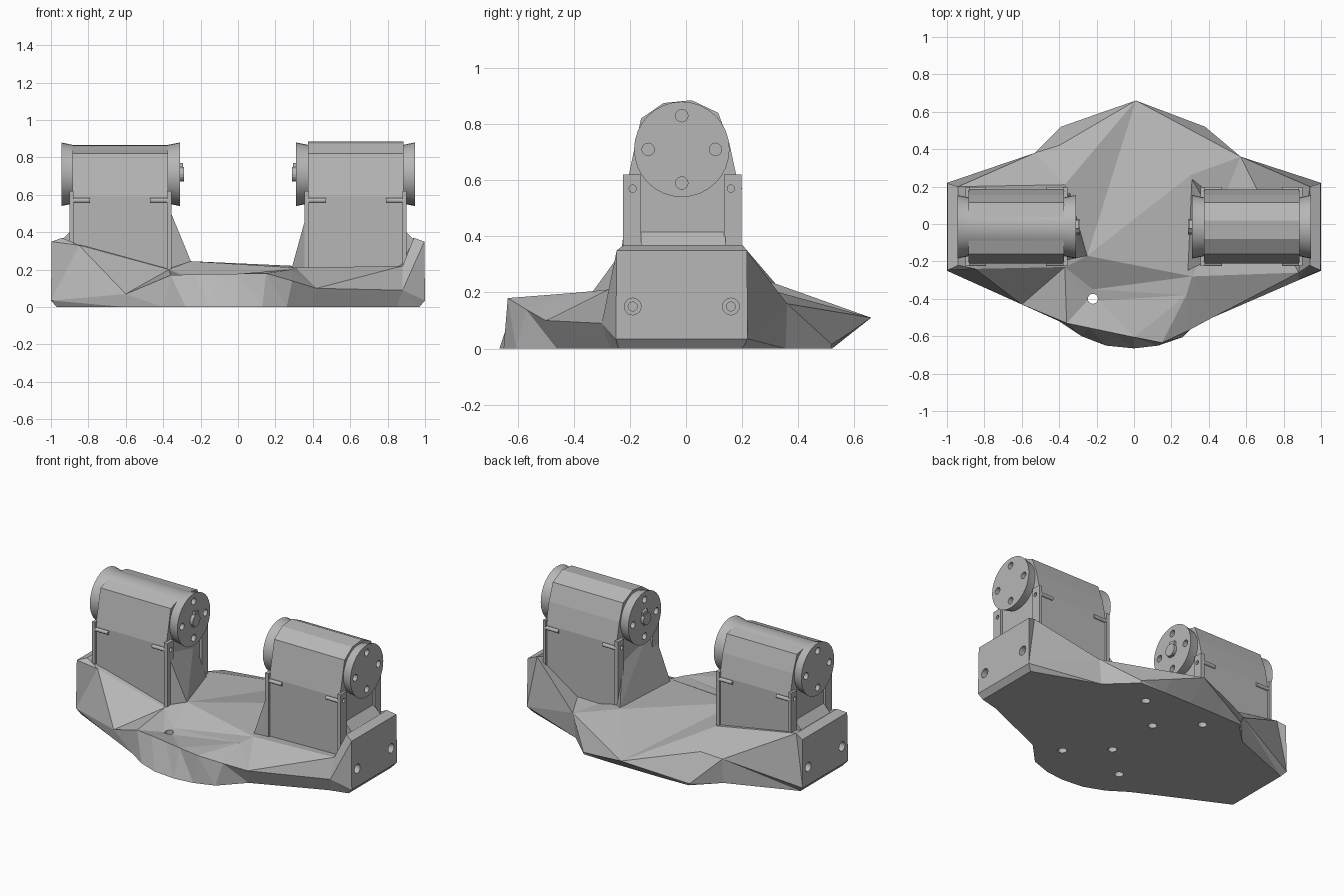
import bpy, bmesh, math
from mathutils import Vector, Matrix
from mathutils.geometry import delaunay_2d_cdt

if "Cube" in bpy.data.objects:
    bpy.data.objects.remove(bpy.data.objects["Cube"], do_unlink=True)

grey = bpy.data.materials.new("plain_grey")
grey.use_nodes = True
colour = (0.47, 0.47, 0.47, 1)
grey.diffuse_color = colour
grey.node_tree.nodes["Principled BSDF"].inputs["Base Color"].default_value = colour


def finish(name, bm):
    bmesh.ops.recalc_face_normals(bm, faces=bm.faces)
    mesh = bpy.data.meshes.new(name)
    bm.to_mesh(mesh)
    bm.free()
    obj = bpy.data.objects.new(name, mesh)
    bpy.context.collection.objects.link(obj)
    mesh.materials.append(grey)
    return obj


def hull(name, points):
    bm = bmesh.new()
    for p in points:
        bm.verts.new(p)
    bmesh.ops.convex_hull(bm, input=bm.verts)
    return finish(name, bm)


def rods(name, items, axis):
    turn = Matrix.Rotation(math.pi / 2, 4, "Y") if axis == "X" else Matrix()
    bm = bmesh.new()
    for centre, radius, length in items:
        bmesh.ops.create_cone(bm, cap_ends=True, segments=16, radius1=radius, radius2=radius,
                              depth=length, matrix=Matrix.Translation(centre) @ turn)
    return finish(name, bm)


def cut(obj, cutter):
    mod = obj.modifiers.new("holes", "BOOLEAN")
    mod.operation = "DIFFERENCE"
    mod.solver = "EXACT"
    mod.object = cutter
    cutter.hide_render = True
    cutter.hide_viewport = True
    cutter.display_type = "WIRE"


# Base: flat foot outline, raised rim outline and faceted upper surface
foot = [(.97, -.24), (.85, -.27), (.4, -.46), (.26, -.605), (.13, -.65), (0, -.665),
        (-.15, -.65), (-.28, -.6), (-.4, -.52), (-.6, -.42), (-.97, -.24), (-.97, .2),
        (-.53, .37), (-.38, .515), (-.2, .52), (0, .52), (.2, .52), (.38, .515), (.55, .355),
        (.97, .2)]
rim = [(1, -.25, .035), (.88, -.3, .09), (.42, -.5, .1), (.29, -.57, .14), (.15, -.635, .18),
       (0, -.605, .178), (-.12, -.58, .176), (-.24, -.555, .175), (-.36, -.53, .17),
       (-.6, -.43, .07), (-1, -.25, .035), (-1, .22, .035), (-.53, .38, .16), (-.39, .52, .015),
       (-.2, .587, .06), (.01, .66, .11), (.2, .588, .06), (.38, .52, .015), (.57, .36, .16),
       (1, .22, .035)]
ridge = [(-.4, .42, .19), (-.25, -.17, .245), (.3, .26, .22), (-.22, -.35, .15),
         (-.25, -.41, .14), (-.19, -.41, .14), (.28, -.38, .2), (.31, -.28, .21),
         (.88, -.26, .22), (-.37, -.23, .2), (-.85, -.24, .33), (-.37, .21, .27)]
for s in (-1, 1):
    ridge += [(s * .996, y, .35) for y in (-.247, .217)]
    ridge += [(s * .94, y, .37) for y in (-.22, .2)]

bm = bmesh.new()
low = [bm.verts.new((x, y, 0)) for x, y in foot]
n = len(rim)
points = rim + ridge
high = [bm.verts.new(p) for p in points]
bm.faces.new(low)
for i in range(n):
    j = (i + 1) % n
    bm.faces.new((low[i], low[j], high[j]))
    bm.faces.new((low[i], high[j], high[i]))
# Creases from the back tip to the shoulders, and across the middle
tip = rim.index((.01, .66, .11))
creases = [(tip, tip + 3), (tip, n), (n, tip - 3), (n + 1, n + 2), (tip, n + 1), (tip, n + 2)]
flat = [Vector(p[:2]) for p in points]
result = delaunay_2d_cdt(flat, [(i, (i + 1) % n) for i in range(n)] + creases, [], 1, 1e-5)
for tri in result[2]:
    bm.faces.new([high[result[3][k][0]] for k in tri])
base = finish("base", bm)

# Base bolt holes: six underneath, one of them running right through
spots = [(s * .22, y) for s in (-1, 1) for y in (-.4, .37)] + [(0, -.2), (0, .17)]
cut(base, rods("foot_hole_cutter", [((x, y, 0), .027, .8 if x < 0 and y < 0 else .1)
                                    for x, y in spots], "Z"))
# Stepped bolt holes in both end plates
for name, radius, depth in (("end_hole_cutter", .03, .08), ("end_bore_cutter", .016, .2)):
    cut(base, rods(name, [((s, y, .15), radius, depth) for s in (-1, 1)
                          for y in (-.19, .16)], "X"))

# Towers
axis_y, axis_z = -.015, .71
for s, side, top in ((-1, "right", .86), (1, "left", .885)):
    profile = [(-.21, .15), (-.21, .59), (-.18, .73), (-.16, .82), (-.08, top - .01),
               (.02, top), (.115, .84), (.155, .73), (.185, .59), (.185, .15)]
    hull(side + "_tower_body", [(s * x, y, z) for x in (.375, .885) for y, z in profile])

    # Ears at both ends, pierced by the pin holes
    for end, x1, x2 in (("inner", .355, .38), ("outer", .88, .9)):
        for y1, y2, hole in ((-.225, -.16, -.19), (.135, .197, .16)):
            ear = hull(f"{side}_{end}_ear", [(s * x, y, z) for x in (x1, x2)
                                             for y in (y1, y2) for z in (.2, .62)])
            cut(ear, rods("ear_hole_cutter", [((s * (x1 if end == "inner" else x2), hole, .57),
                                               .013, .03)], "X"))

    # Pins lying along the front and back faces
    rods(side + "_pins", [((s * x, y, .57), .012, .1) for x in (.42, .84)
                          for y in (-.213, .187)], "X")

    # Gusset spreading down to the middle of the base
    if s < 0:
        toe = [(-.25, -.17, .24), (-.33, .18, .2)]
    else:
        toe = [(.285, -.25, .2), (.31, .24, .22)]
    hull(side + "_gusset", toe + [(s * .39, y, z) for y, z in
                                  ((-.2, .58), (.1, .5), (-.2, .18), (.18, .18))])

    # Outer foot filling in behind the end plate
    hull(side + "_outer_foot", [(s * x, y, z) for x, z in ((.86, .44), (.94, .36), (.86, .2))
                                for y in (-.16, .14)])

    # Drum with flared ends
    bm = bmesh.new()
    sides = 32
    rings = []
    for x, r in ((.31, .17), (.38, .156), (.88, .156), (.945, .17)):
        rings.append([bm.verts.new((s * x, axis_y + r * math.cos(t * math.tau / sides),
                                    axis_z + r * math.sin(t * math.tau / sides)))
                      for t in range(sides)])
    bm.faces.new(rings[0])
    bm.faces.new(rings[-1])
    for a, b in zip(rings, rings[1:]):
        for i in range(sides):
            j = (i + 1) % sides
            bm.faces.new((a[i], a[j], b[j], b[i]))
    drum = finish(side + "_drum", bm)
    holes = [(axis_y + .12 * math.cos(q * math.pi / 2), axis_z + .12 * math.sin(q * math.pi / 2))
             for q in range(4)]
    cut(drum, rods("drum_hole_cutter", [((s * x, y, z), .022, .06) for x in (.31, .945)
                                        for y, z in holes], "X"))
    bpy.ops.object.select_all(action="DESELECT")
    drum.select_set(True)
    bpy.context.view_layer.objects.active = drum
    bpy.ops.object.shade_smooth_by_angle(angle=math.radians(20))

    # Hub and key on the inner drum face
    rods(side + "_hub", [((s * .305, axis_y, .71), .04, .03)], "X")
    hull(side + "_hub_key", [(s * x, axis_y + y, z) for x in (.295, .32)
                             for y, z in ((-.02, .67), (.02, .67), (.035, .76), (-.01, .77))])
